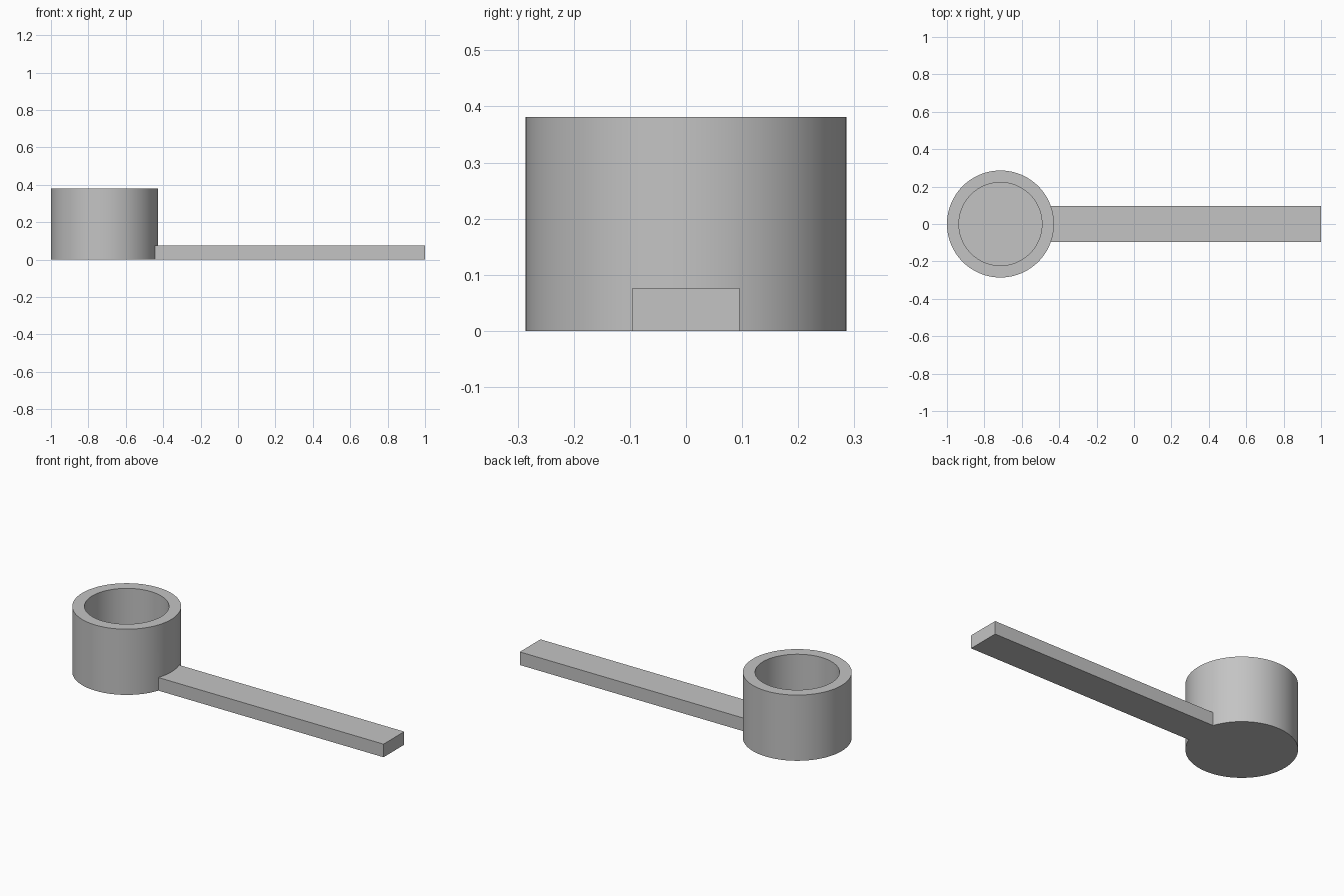
import bpy, bmesh, math

if "Cube" in bpy.data.objects:
    bpy.data.objects.remove(bpy.data.objects["Cube"])

CUP_X, R_OUT, R_IN = -0.714, 0.286, 0.222
HEIGHT, FLOOR_Z = 0.381, 0.175
HANDLE_W, HANDLE_T = 0.19, 0.076
SEGMENTS = 96

grey = bpy.data.materials.new("plain grey")
grey.diffuse_color = (0.55, 0.55, 0.55, 1)
grey.use_nodes = True
grey.node_tree.nodes["Principled BSDF"].inputs["Base Color"].default_value = grey.diffuse_color


def make_object(name, bm):
    bmesh.ops.recalc_face_normals(bm, faces=bm.faces)
    mesh = bpy.data.meshes.new(name)
    bm.to_mesh(mesh)
    bm.free()
    mesh.materials.append(grey)
    obj = bpy.data.objects.new(name, mesh)
    bpy.context.collection.objects.link(obj)
    return obj


# Cup: rings up the outer wall, over the rim and down to the raised floor
bm = bmesh.new()
rings = []
for r, z in ((R_OUT, 0), (R_OUT, HEIGHT), (R_IN, HEIGHT), (R_IN, FLOOR_Z)):
    angles = [2 * math.pi * i / SEGMENTS for i in range(SEGMENTS)]
    rings.append([bm.verts.new((CUP_X + r * math.cos(a), r * math.sin(a), z))
                  for a in angles])
for low, high in zip(rings, rings[1:]):
    for i in range(SEGMENTS):
        j = (i + 1) % SEGMENTS
        bm.faces.new((low[i], low[j], high[j], high[i]))
bm.faces.new(rings[0])
bm.faces.new(rings[-1])
scoop = make_object("scoop_cup_with_handle", bm)

# Handle: flat bar running from inside the cup base to the far end
bm = bmesh.new()
bmesh.ops.create_cube(bm, size=1)
x0, x1 = -0.6, 1.0
for v in bm.verts:
    v.co = (x0 if v.co.x < 0 else x1, v.co.y * HANDLE_W, (v.co.z + 0.5) * HANDLE_T)
handle = make_object("handle_bar", bm)

# Join the bar to the cup as one solid
union = scoop.modifiers.new("join handle", 'BOOLEAN')
union.operation = 'UNION'
union.solver = 'EXACT'
union.object = handle
bpy.context.view_layer.objects.active = scoop
scoop.select_set(True)
bpy.ops.object.modifier_apply(modifier=union.name)
bpy.data.objects.remove(handle)
bpy.ops.object.shade_smooth_by_angle(angle=math.radians(30))
